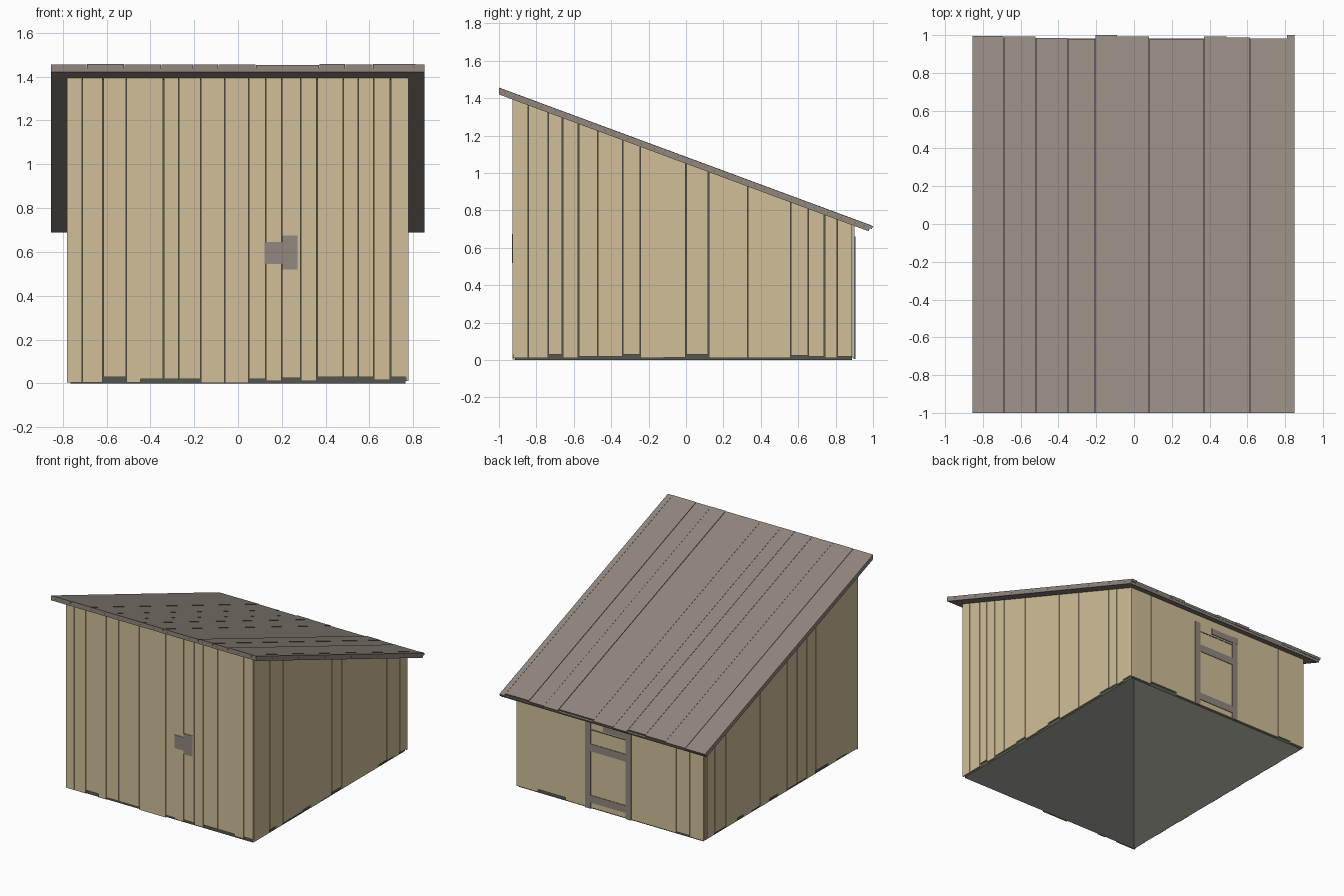
import bpy
import bmesh
import random

random.seed(4)

old = bpy.data.objects.get("Cube")
if old:
    bpy.data.objects.remove(old, do_unlink=True)


def make_material(name, hex_code):
    # sRGB hex to linear colour
    channels = [int(hex_code[i:i + 2], 16) / 255 for i in (0, 2, 4)]
    color = [c / 12.92 if c < 0.04 else ((c + 0.055) / 1.055) ** 2.4 for c in channels] + [1]
    mat = bpy.data.materials.new(name)
    mat.use_nodes = True
    mat.diffuse_color = color
    mat.node_tree.nodes["Principled BSDF"].inputs["Base Color"].default_value = color
    return mat


TAN = make_material("tan_wood", "d0bf98")
GREY = make_material("weathered_grey_wood", "91877e")
DARK = make_material("dark_lining", "55564f")

SLOPE = -0.37


def underside(y):
    return 1.05 + SLOPE * y


def add_box(bm, x0, x1, y0, y1, z0, z1=None, capped=True):
    """Box; without z1 its top is cut to the slope of the roof."""
    corners = [(x0, y0), (x1, y0), (x1, y1), (x0, y1)]
    low = [bm.verts.new((x, y, z0)) for x, y in corners]
    high = [bm.verts.new((x, y, underside(y) if z1 is None else z1)) for x, y in corners]
    if capped:
        bm.faces.new(low[::-1])
        bm.faces.new(high)
    for i in range(4):
        j = (i + 1) % 4
        bm.faces.new((low[i], low[j], high[j], high[i]))


def add_roof_board(bm, x0, x1, end, bottom, top):
    """Sloping board whose back end is cut square to the slope."""
    profile = [(-1, bottom), (end - 0.4 * (0.035 - bottom), bottom),
               (end - 0.4 * (0.035 - top), top), (-1, top)]
    left, right = [[bm.verts.new((x, y, underside(y) + up)) for y, up in profile]
                   for x in (x0, x1)]
    bm.faces.new(left)
    bm.faces.new(right[::-1])
    for i in range(4):
        j = (i + 1) % 4
        bm.faces.new((left[i], left[j], right[j], right[i]))


def finish(bm, name, mat):
    bmesh.ops.recalc_face_normals(bm, faces=bm.faces)
    mesh = bpy.data.meshes.new(name)
    bm.to_mesh(mesh)
    bm.free()
    mesh.materials.append(mat)
    bpy.context.collection.objects.link(bpy.data.objects.new(name, mesh))


def plank_wall(name, edges, bottoms, axis, inner, outer):
    """Row of upright planks, with uneven feet (in hundredths) and gaps."""
    bm = bmesh.new()
    lo, hi = sorted((inner, outer))
    for a, b, foot in zip(edges, edges[1:], bottoms):
        a += random.choice((0.0006, 0.0022))
        b -= random.choice((0.0006, 0.0022))
        if axis == "x":
            add_box(bm, a, b, lo, hi, foot / 100)
        else:
            add_box(bm, lo, hi, a, b, foot / 100)
    finish(bm, name, TAN)


# Dark lining behind the planks, open above and below
bm = bmesh.new()
add_box(bm, -0.765, 0.765, -0.913, 0.888, 0, capped=False)
finish(bm, "wall_lining", DARK)

# Plank walls
plank_wall("front_wall_planks",
           [-.782, -.71, -.615, -.51, -.445, -.34, -.27, -.17, -.06, .05, .125,
            .2, .285, .36, .48, .55, .62, .695, .775],
           [.5, .5, 3, .5, 2, 2, 2, .2, .2, 2, 1, 2.5, 1, 3, 3, 3, 1.5, 3],
           "x", -0.915, -0.927)
plank_wall("left_wall_planks",
           [-.925, -.845, -.735, -.66, -.575, -.47, -.34, -.245, -.12, 0, .12,
            .2, .33, .56, .655, .74, .81, .89],
           [1, 1, 3, 1, 2, 2, 3, 1, 1.5, 3, 1, 1, 1, 2.5, 2, 1, 2],
           "y", 0.767, 0.778)
plank_wall("right_wall_planks",
           [-.925, -.8, -.68, -.58, -.43, -.32, -.21, -.09, .02, .12, .23,
            .33, .43, .5, .64, .77, .86, .89],
           [1, 2, 1, 3, 1, 2, 2, 1, 3, 1, 2, 1, 3, 1, 2, 1, 1],
           "y", -0.767, -0.778)
plank_wall("back_wall_planks",
           [-.777, -.66, -.55, -.36, -.175, .2, .37, .6, .777],
           [1, 2, 1, 1, 1, 1, 3, 1],
           "x", 0.89, 0.901)

# Roof: one panel below, planks with uneven back ends on top
bm = bmesh.new()
add_roof_board(bm, -0.854, 0.851, 0.99, 0, 0.018)
finish(bm, "roof_panel", GREY)

roof_edges = [-.855, -.69, -.52, -.35, -.205, -.09, .08, .37, .49, .615, .81, .852]
roof_ends = [.995, .993, .985, .979, 1, .993, .979, .993, .988, .982, 1]
bm = bmesh.new()
for a, b, end in zip(roof_edges, roof_edges[1:], roof_ends):
    lift = 0.035 + random.uniform(-0.001, 0.002)
    add_roof_board(bm, a + 0.001, b - 0.001, end, 0.0181, lift)
finish(bm, "roof_planks", GREY)

# Latch on the front wall
bm = bmesh.new()
add_box(bm, 0.122, 0.2, -0.93, -0.92, 0.545, 0.645)
add_box(bm, 0.2, 0.272, -0.931, -0.92, 0.52, 0.675)
finish(bm, "front_latch", GREY)

# Back door: posts, rails, lintel and the dark slit above the leaf
bm = bmesh.new()
for x in (-0.178, 0.158):
    add_box(bm, x, x + 0.045, 0.895, 0.906, 0.005, 0.66)
finish(bm, "door_posts", GREY)

bm = bmesh.new()
for z in (0.05, 0.435):
    add_box(bm, -0.133, 0.158, 0.895, 0.905, z, z + 0.055)
finish(bm, "door_rails", GREY)

bm = bmesh.new()
add_box(bm, -0.18, 0.055, 0.895, 0.907, 0.61, 0.655)
finish(bm, "door_lintel", GREY)

bm = bmesh.new()
add_box(bm, -0.133, 0.158, 0.895, 0.903, 0.592, 0.6)
finish(bm, "door_slit", DARK)
